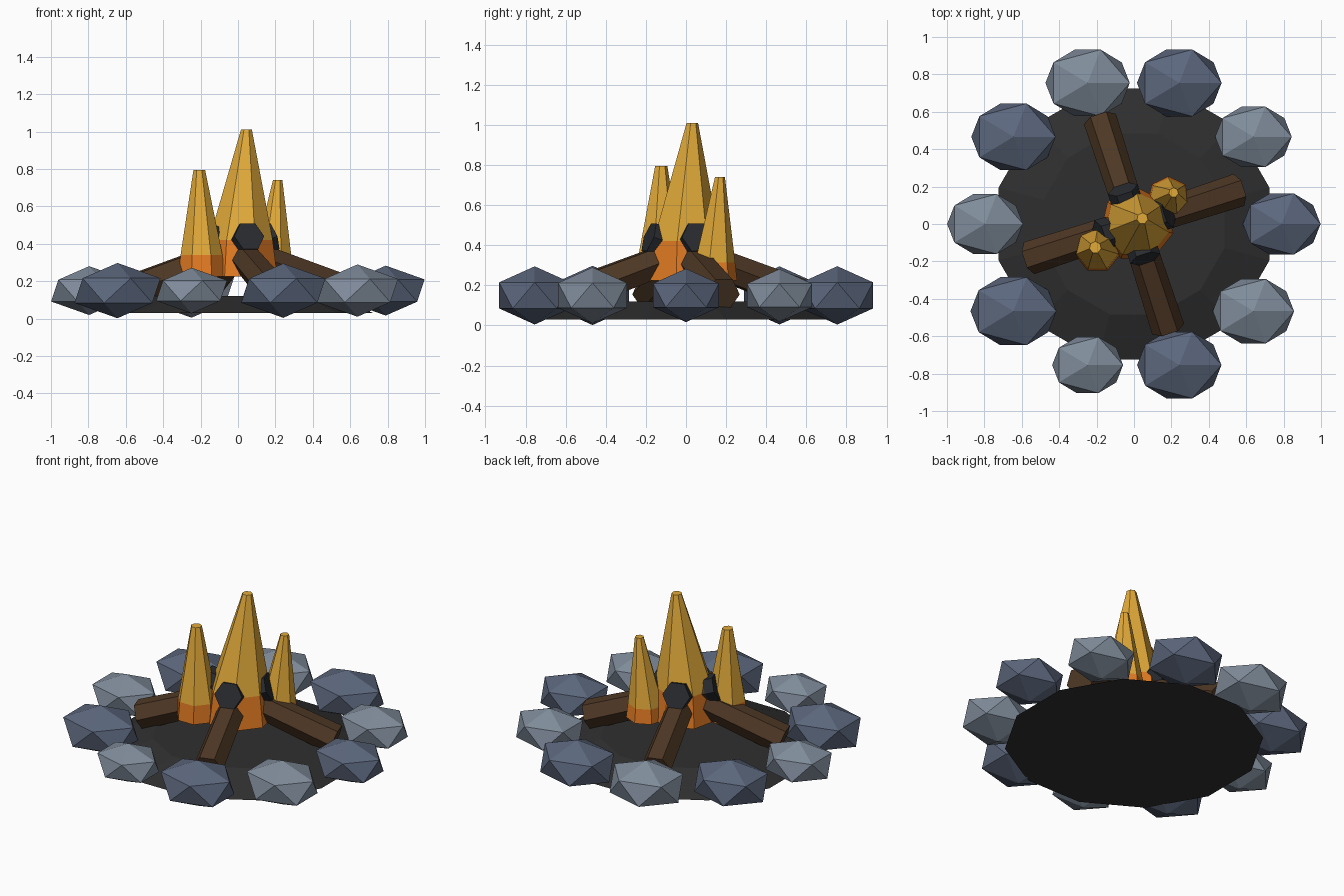
import bpy, bmesh
from math import sin, cos, pi, radians
from mathutils import Vector

old = bpy.data.objects.get("Cube")
if old:
    bpy.data.objects.remove(old, do_unlink=True)


def material(name, rgb):
    m = bpy.data.materials.new(name)
    m.use_nodes = True
    col = (*rgb, 1)
    m.diffuse_color = col
    bsdf = next(n for n in m.node_tree.nodes if n.type == "BSDF_PRINCIPLED")
    bsdf.inputs["Base Color"].default_value = col
    bsdf.inputs["Roughness"].default_value = 0.9
    return m


ASH = material("ash", (0.028, 0.028, 0.028))
CHAR = material("charred_wood", (0.023, 0.025, 0.03))
BARK = material("bark", (0.076, 0.039, 0.018))
PALE = material("pale_stone", (0.216, 0.262, 0.328))
DARK = material("dark_stone", (0.107, 0.136, 0.205))
YELLOW = material("yellow_flame", (0.76, 0.40, 0.042))
ORANGE = material("orange_flame", (0.79, 0.205, 0.017))


def add_object(name, bm, mats):
    bmesh.ops.recalc_face_normals(bm, faces=bm.faces[:])
    mesh = bpy.data.meshes.new(name)
    bm.to_mesh(mesh)
    bm.free()
    for m in mats:
        mesh.materials.append(m)
    obj = bpy.data.objects.new(name, mesh)
    bpy.context.collection.objects.link(obj)
    return obj


def loft(name, rings, sides, phase, mats):
    """Closed loft through rings (x, y, z, radius); one material per band."""
    bm = bmesh.new()
    loops = []
    for x, y, z, r in rings:
        angles = [phase + 2 * pi * i / sides for i in range(sides)]
        loops.append([bm.verts.new((x + r * cos(a), y + r * sin(a), z)) for a in angles])
    for band, (lo, hi) in enumerate(zip(loops, loops[1:])):
        for i in range(sides):
            j = (i + 1) % sides
            f = bm.faces.new((lo[i], lo[j], hi[j], hi[i]))
            f.material_index = min(band, len(mats) - 1)
    bm.faces.new(loops[0][::-1])
    bm.faces.new(loops[-1]).material_index = len(mats) - 1
    return add_object(name, bm, mats)


# Ash bed
loft("ash_bed", [(0, 0, 0.03, 0.75), (0, 0, 0.12, 0.5)], 12, radians(15), [ASH])

# Ring of stones, alternating in colour
sizes = [0.232, 0.229, 0.253, 0.252, 0.252, 0.227, 0.257, 0.212, 0.252, 0.243]
for k, size in enumerate(sizes):
    a = 2 * pi * k / len(sizes)
    bm = bmesh.new()
    bmesh.ops.create_icosphere(bm, subdivisions=1, radius=size)
    bmesh.ops.scale(bm, vec=(1, 0.83, 0.575), verts=bm.verts[:])
    stone = add_object(f"stone_{k + 1}", bm, [PALE if k % 2 else DARK])
    stone.location = (0.793 * cos(a) - 0.003, 0.793 * sin(a), 0.15)

# Crossed logs, each leaning over the middle with a charred tip
for k in range(4):
    a = radians(18 + 90 * k)
    parts = [
        loft(f"log_{k + 1}", [(0, 0, 0, 0.09), (0, 0, 0.79, 0.078)], 6, pi / 2, [BARK]),
        loft(f"log_tip_{k + 1}", [(0, 0, 0.775, 0.084), (0, 0, 0.835, 0.084)], 6, pi / 2, [CHAR]),
    ]
    for part in parts:
        part.location = Vector((0.59 * cos(a), 0.59 * sin(a), 0.155))
        part.rotation_euler = (0, radians(70), a + pi)

# Flames: orange foot, yellow tapering body
flames = {
    "middle_flame": ((0.015, -0.005), (0.045, 0.03), 0.20, 0.175, 0.42, 1.01, 0.03),
    "right_flame": ((-0.195, -0.135), (-0.207, -0.125), 0.125, 0.115, 0.34, 0.795, 0.032),
    "left_flame": ((0.185, 0.14), (0.212, 0.168), 0.115, 0.105, 0.315, 0.74, 0.026),
}
for name, (foot, tip, r_foot, r_body, z_body, z_tip, r_tip) in flames.items():
    rings = [(*foot, 0.225, r_foot), (*foot, z_body, r_body), (*tip, z_tip, r_tip)]
    loft(name, rings, 7, radians(90), [ORANGE, YELLOW])
